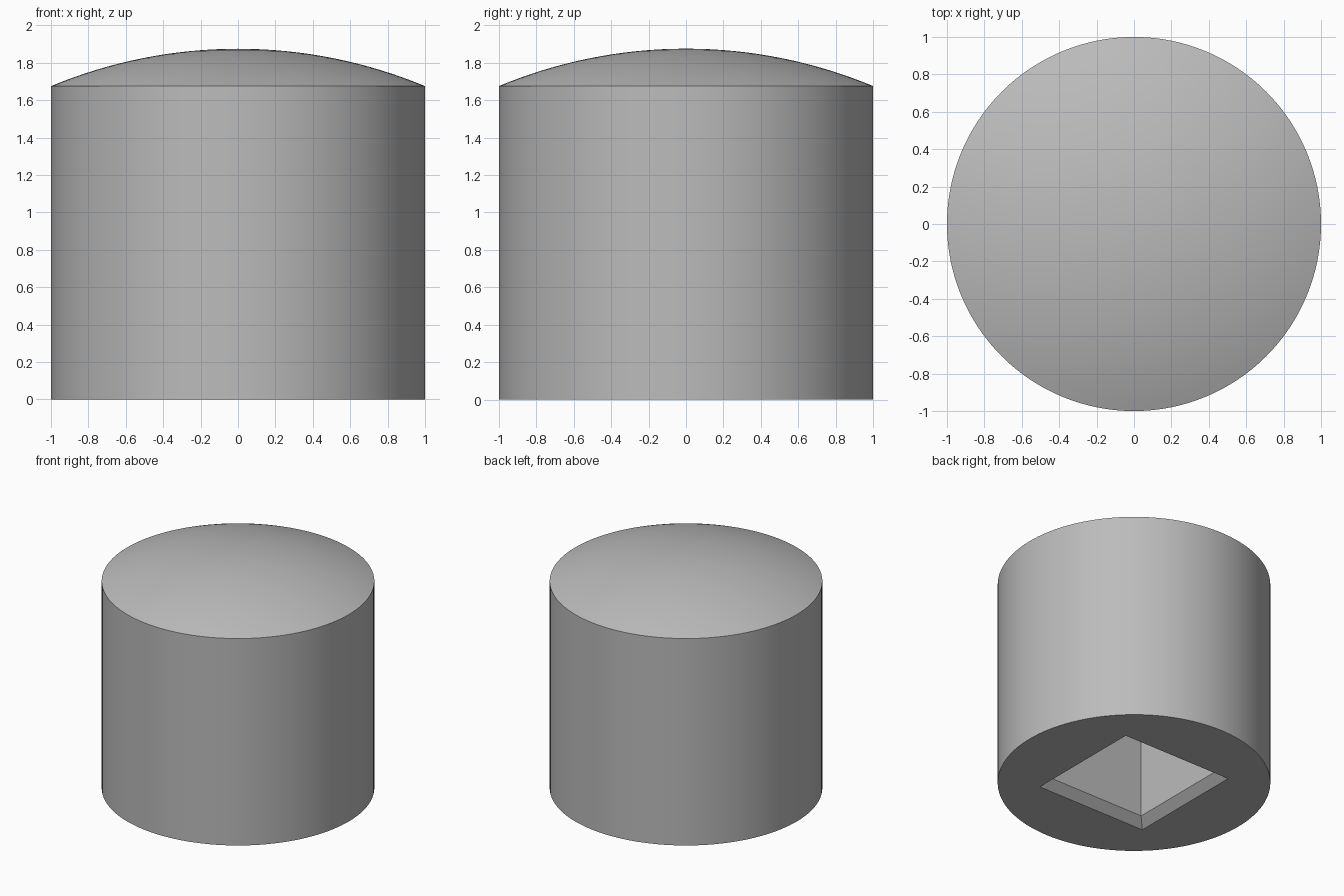
import bpy, bmesh, math

if "Cube" in bpy.data.objects:
    bpy.data.objects.remove(bpy.data.objects["Cube"])

SEGMENTS = 128
BODY_TOP, DOME_RISE = 1.675, 0.2
SPHERE_R = (1 + DOME_RISE ** 2) / (2 * DOME_RISE)   # dome arc through rim and apex
RIM, SOCKET, CHAMFER, DEPTH = 0.49, 0.425, 0.065, 1.2


def ring(bm, radius, z, sides, turn=0.0):
    return [bm.verts.new((radius * math.cos(turn + 2 * math.pi * i / sides),
                          radius * math.sin(turn + 2 * math.pi * i / sides), z))
            for i in range(sides)]


def loft(bm, rings):
    for a, b in zip(rings, rings[1:]):
        n = len(a)
        for i in range(n):
            bm.faces.new((a[i], a[(i + 1) % n], b[(i + 1) % n], b[i]))


bm = bmesh.new()

# Cylinder side and shallow spherical dome
rings = [ring(bm, 1, 0, SEGMENTS)]
max_angle = math.asin(1 / SPHERE_R)
steps = 16
for k in range(steps, 0, -1):
    t = max_angle * k / steps
    z = BODY_TOP + DOME_RISE - SPHERE_R * (1 - math.cos(t))
    rings.append(ring(bm, SPHERE_R * math.sin(t), z, SEGMENTS))
loft(bm, rings)
apex = bm.verts.new((0, 0, BODY_TOP + DOME_RISE))
last = rings[-1]
for i in range(SEGMENTS):
    bm.faces.new((last[i], last[(i + 1) % SEGMENTS], apex))

# Square socket with chamfered mouth, sunk into the underside
socket = [ring(bm, half * math.sqrt(2), z, 4, math.pi / 4)
          for half, z in ((RIM, 0), (SOCKET, CHAMFER), (SOCKET, DEPTH))]
loft(bm, socket)
bm.faces.new(socket[-1])

# Flat underside between the round edge and the socket mouth
boundary = [e for e in bm.edges if e.is_boundary]
bmesh.ops.triangle_fill(bm, edges=boundary, use_beauty=True, normal=(0, 0, -1))
bmesh.ops.recalc_face_normals(bm, faces=bm.faces[:])

mesh = bpy.data.meshes.new("domed_cap")
bm.to_mesh(mesh)
bm.free()
cap = bpy.data.objects.new("domed_cap", mesh)
bpy.context.collection.objects.link(cap)

grey = bpy.data.materials.new("light_grey")
grey.diffuse_color = (0.5, 0.5, 0.5, 1)
grey.use_nodes = True
grey.node_tree.nodes["Principled BSDF"].inputs["Base Color"].default_value = grey.diffuse_color
mesh.materials.append(grey)

# Smooth the curved surfaces, keep rim and socket edges sharp
bpy.context.view_layer.objects.active = cap
cap.select_set(True)
bpy.ops.object.shade_smooth_by_angle(angle=math.radians(15))
